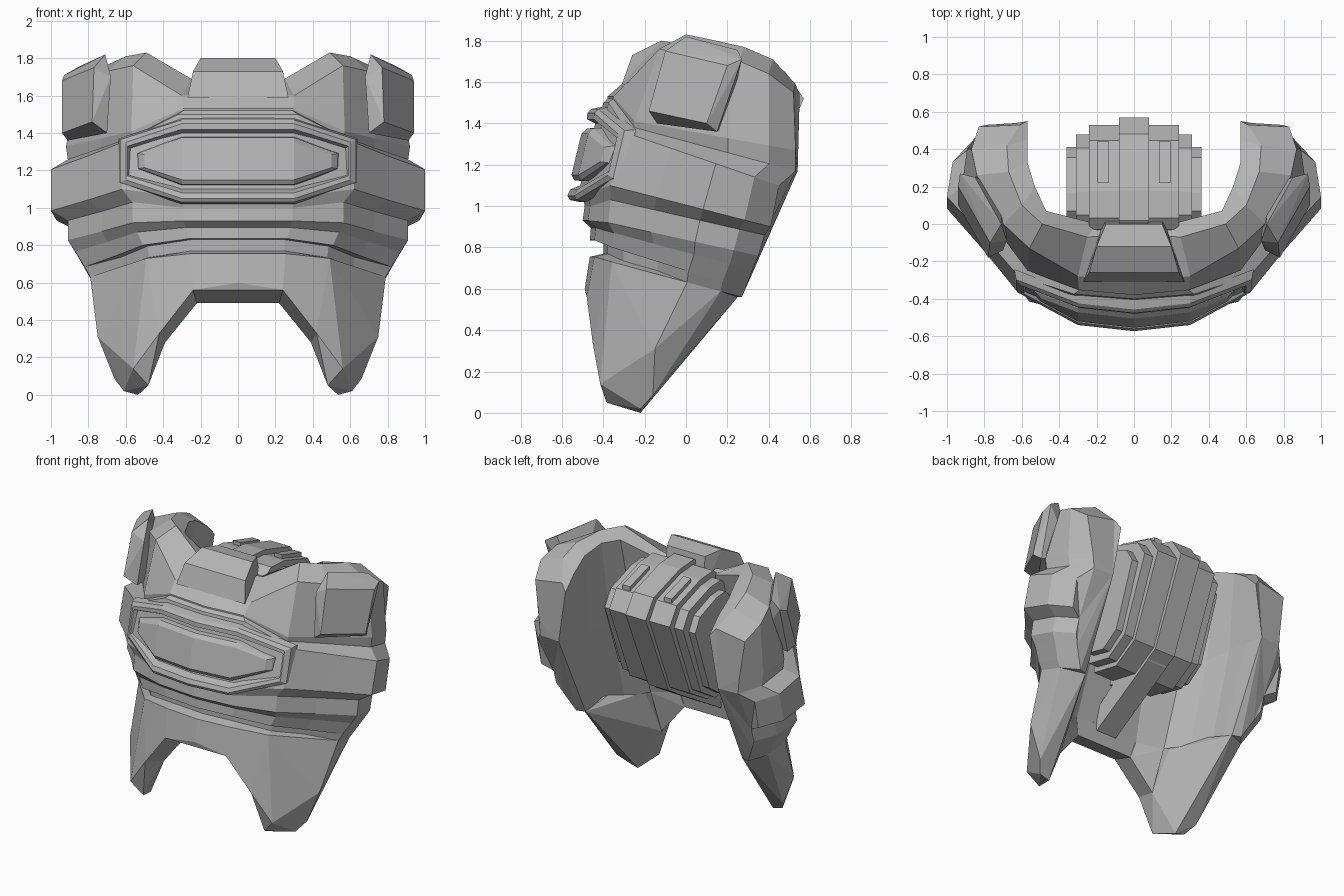
import bpy, bmesh

if "Cube" in bpy.data.objects:
    bpy.data.objects.remove(bpy.data.objects["Cube"])

grey = bpy.data.materials.new("armour_grey")
grey.use_nodes = True
colour = (0.46, 0.46, 0.46, 1)
grey.diffuse_color = colour
grey.node_tree.nodes["Principled BSDF"].inputs["Base Color"].default_value = colour


def finish(name, bm, mirror=False):
    bmesh.ops.recalc_face_normals(bm, faces=bm.faces)
    mesh = bpy.data.meshes.new(name)
    bm.to_mesh(mesh)
    bm.free()
    mesh.materials.append(grey)
    obj = bpy.data.objects.new(name, mesh)
    bpy.context.collection.objects.link(obj)
    if mirror:
        obj.modifiers.new("Mirror", "MIRROR").use_clip = True
    return obj


def hull(name, points, pair=False):
    """Faceted solid round the points: a left/right pair, or one symmetric block."""
    bm = bmesh.new()
    for x, y, z in points:
        bm.verts.new((x, y, z))
        if not pair and x:
            bm.verts.new((-x, y, z))
    result = bmesh.ops.convex_hull(bm, input=bm.verts)
    spare = {v for v in result["geom_interior"] + result["geom_unused"]
             if isinstance(v, bmesh.types.BMVert)}
    bmesh.ops.delete(bm, geom=list(spare), context="VERTS")
    bmesh.ops.dissolve_limit(bm, angle_limit=0.03, verts=bm.verts, edges=bm.edges)
    return finish(name, bm, pair)


def prism(name, profile, half_width):
    return hull(name, [(half_width, y, z) for y, z in profile])


# Plan curve of the wrap-around shell: sideways and backward fractions
PLAN = [(0, 0), (.32, .03), (.62, .145), (.8, .39), (1, .64), (.97, .86), (.86, 1)]


def ring(width, front, back, z_front, z_mid, z_back):
    """One horizontal line of the shell, dropping toward the back."""
    points = []
    for i, (px, py) in enumerate(PLAN):
        t = max(0, (py - .145) / .855)
        z = z_front if i < 2 else z_mid + (z_back - z_mid) * t
        points.append((width * px, front + (back - front) * py, z))
    return points


# Shell lines: inner rim, crest, brow, then belt, waist and slot
rows = [
    [(0, .03, 1.56), (.2, 0, 1.66), (.47, .07, 1.76), (.53, .2, 1.77),
     (.57, .33, 1.72), (.57, .45, 1.64), (.57, .55, 1.54)],
    [(0, -.05, 1.65), (.25, -.07, 1.69), (.49, 0, 1.83), (.6, .1, 1.81),
     (.67, .28, 1.77), (.68, .42, 1.71), (.61, .53, 1.59)],
    [(0, -.3, 1.6), (.3, -.28, 1.6), (.56, -.13, 1.76), (.7, 0, 1.73),
     (.84, .26, 1.7), (.87, .4, 1.64), (.83, .52, 1.55)],
    ring(.92, -.38, .53, 1.53, 1.41, 1.27),
    ring(.91, -.38, .53, 1.52, 1.38, 1.17),
    ring(1, -.4, .45, 1.5, 1.35, 1.1),
    ring(1, -.5, .41, 1.06, 1.1, .9),
    ring(.91, -.49, .38, 1, 1.03, .86),
    ring(.91, -.5, .35, .93, .92, .76),
    ring(.87, -.46, .32, .895, .87, .69),
]
slot_lip = ring(.82, -.465, .28, .835, .8, .6)
skirt_top = ring(.79, -.465, .27, .755, .73, .56)
rows += [
    slot_lip,
    ring(.78, -.4, .28, .83, .795, .59)[:4] + slot_lip[4:],
    ring(.77, -.4, .27, .77, .735, .57)[:4] + skirt_top[4:],
    skirt_top,
    [(0, -.3, .6), (.25, -.28, .6), (.42, -.2, .58), (.52, -.05, .58),
     (.6, .07, .57), (.61, .17, .56), (.62, .25, .56)],
    [(0, -.12, 1.1), (.22, -.13, 1.1), (.45, -.06, 1.12), (.53, .1, 1.15),
     (.58, .27, 1.17), (.6, .42, 1.17), (.63, .54, 1.17)],
]

bm = bmesh.new()
grid = [[bm.verts.new(p) for p in row] for row in rows]
for i, row in enumerate(grid):
    below = grid[(i + 1) % len(grid)]
    for k in range(len(PLAN) - 1):
        bm.faces.new((row[k], row[k + 1], below[k + 1], below[k]))
end = bm.faces.new([row[-1] for row in grid])
bmesh.ops.triangulate(bm, faces=[end])
bmesh.ops.remove_doubles(bm, verts=bm.verts, dist=.0005)
finish("torso_shell", bm, mirror=True)

# Skirt: arch pieces and pointed legs
T = skirt_top
arch = [(0, -.49, .6), (0, -.33, .52), (.24, -.48, .56), (.22, -.3, .49)]
thigh = [(.42, -.45, .33), (.39, -.28, .28)]
hull("skirt_centre", [T[0], T[1], (0, -.3, .62), (.25, -.28, .62)] + arch)
hull("skirt_side", [T[1], T[2], (.25, -.28, .6), (.42, -.2, .58)] + arch[2:] + thigh, True)
hull("leg", thigh + [
    T[2], T[3], T[4], T[5], (.62, .25, .56), (.45, -.18, .58),
    (.75, -.15, .31), (.63, -.04, .27),
    (.56, -.415, .14), (.66, -.16, .085), (.48, -.385, .05),
    (.61, -.22, .02), (.535, -.22, 0)], True)

# Raised collar tab and shoulder blocks
hull("collar_tab", [(.27, -.31, 1.59), (.24, -.26, 1.73), (.2, -.12, 1.8),
                    (.15, 0, 1.78), (.16, .03, 1.56)])
hull("shoulder_block", [
    (.77, -.1, 1.75), (.94, .2, 1.68), (.94, .1, 1.4), (.78, -.18, 1.46),
    (.93, .27, 1.71), (.91, .15, 1.36), (.68, -.09, 1.7), (.7, -.14, 1.4),
    (.71, 0, 1.82), (.85, .25, 1.755), (.7, .2, 1.4)], True)


# Belt frame and its central panel, wrapped round the front
def raised(name, rings):
    bm = bmesh.new()
    loops = []
    for half, corner, tall, lift in rings:
        outline = [(0, tall), (.3, tall), (half, corner),
                   (half, -corner), (.3, -tall), (0, -tall)]
        outline += [(-x, h) for x, h in reversed(outline[1:-1])]
        loop = []
        for x, h in outline:
            bend = .11 * abs(x) + max(0, abs(x) - .3) * .35
            loop.append(bm.verts.new((x, .24 * h + bend - lift - .52, 1.25 + h)))
        loops.append(loop)
    for a, b in zip(loops, loops[1:]):
        for i in range(len(a)):
            j = (i + 1) % len(a)
            bm.faces.new((a[i], a[j], b[j], b[i]))
    for corners in [(0, 1, 4, 5), (1, 2, 3, 4), (5, 6, 9, 0), (6, 7, 8, 9)]:
        bm.faces.new([loops[-1][i] for i in corners])
    return finish(name, bm)


raised("belt_frame", [(.64, .12, .23, -.06), (.63, .115, .22, -.01), (.6, .1, .2, .005),
                      (.59, .08, .17, 0), (.57, .065, .15, -.045)])
raised("belt_panel", [(.55, .045, .13, -.06), (.53, .04, .125, -.01), (.5, .035, .1, .01)])

# Ribbed pack between the wings
profile = [(-.05, 1.7), (.02, 1.75), (.18, 1.74), (.48, 1.65), (.57, 1.52),
           (.31, .92), (.1, .8), (-.15, .85)]
for part, half_width, scale in [("pack_spine", .08, 1), ("pack_body", .24, .9),
                                ("pack_rib", .31, .78), ("pack_end", .36, .62)]:
    prism(part, [(.15 + (y - .15) * scale, 1.2 + (z - 1.2) * scale ** .6)
                 for y, z in profile], half_width)
hull("pack_vent", [(x, y, z) for x in (.135, .195)
                   for y, z in [(.22, 1.72), (.44, 1.655), (.44, 1.58), (.22, 1.64)]], True)
prism("pack_strut", [(.3, .95), (.23, .87), (-.28, .57), (-.32, .7), (.1, 1)], .08)
